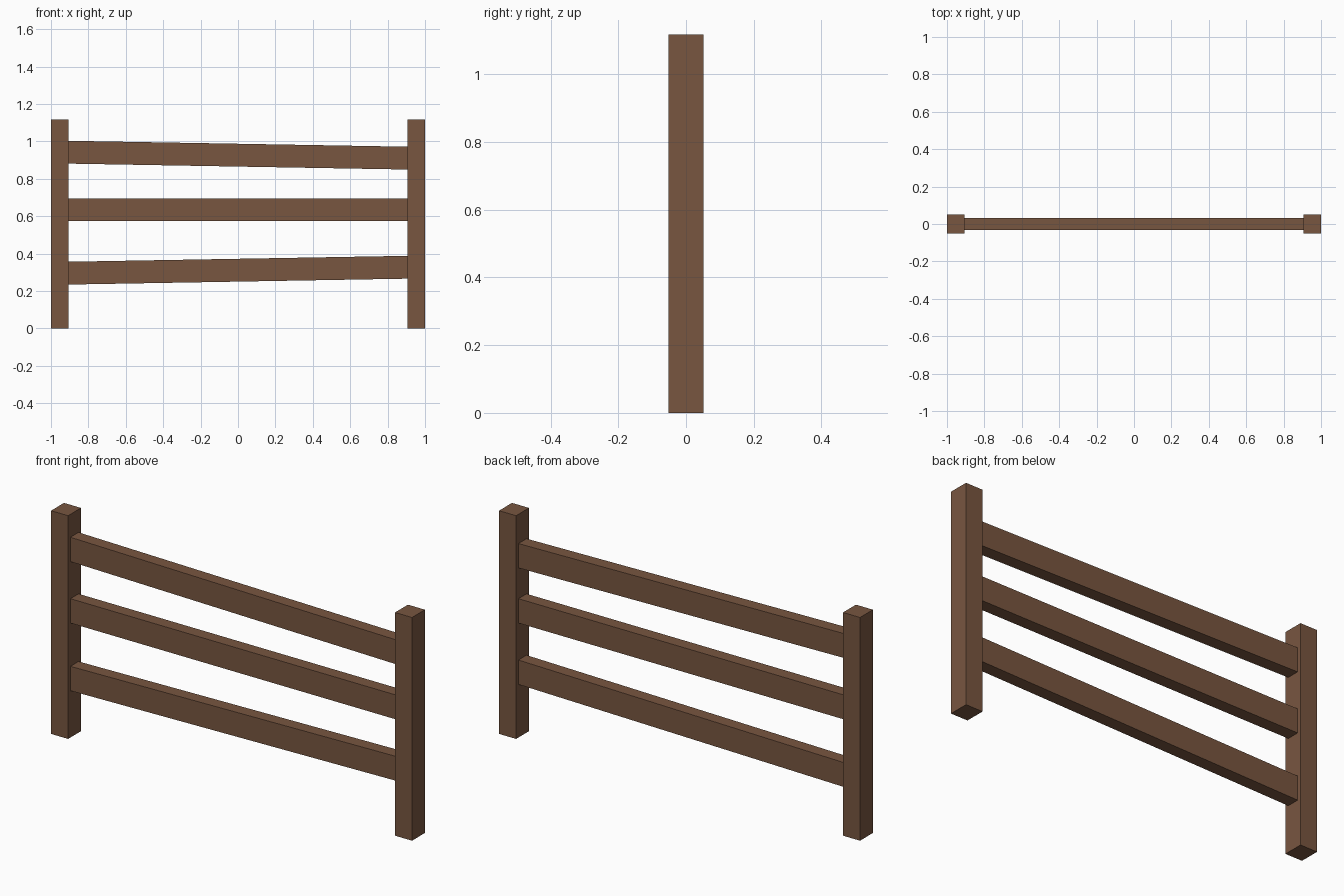
import bpy
import math

if "Cube" in bpy.data.objects:
    bpy.data.objects.remove(bpy.data.objects["Cube"])

wood = bpy.data.materials.new("brown wood")
wood.diffuse_color = (0.188, 0.093, 0.051, 1)
wood.use_nodes = True
wood.node_tree.nodes["Principled BSDF"].inputs["Base Color"].default_value = wood.diffuse_color


def box(name, size, centre, tilt=0.0):
    """Box of the given size, tilted about the y axis."""
    bpy.ops.mesh.primitive_cube_add(size=1, location=centre, rotation=(0, tilt, 0))
    ob = bpy.context.object
    ob.name = name
    ob.scale = size
    ob.data.materials.append(wood)
    return ob


# Upright posts
POST_W, POST_D, POST_H = 0.094, 0.102, 1.118
for side, sx in (("left", -1), ("right", 1)):
    box(side + "_post", (POST_W, POST_D, POST_H),
        (sx * (1 - POST_W / 2), 0, POST_H / 2))

# Rails: centre height and tilt; ends are buried in the posts
for name, z, tilt in (("bottom_rail", 0.311, -1.0),
                      ("middle_rail", 0.634, 0.0),
                      ("top_rail", 0.926, 1.0)):
    box(name, (1.88, 0.064, 0.122), (0, 0, z), math.radians(tilt))
